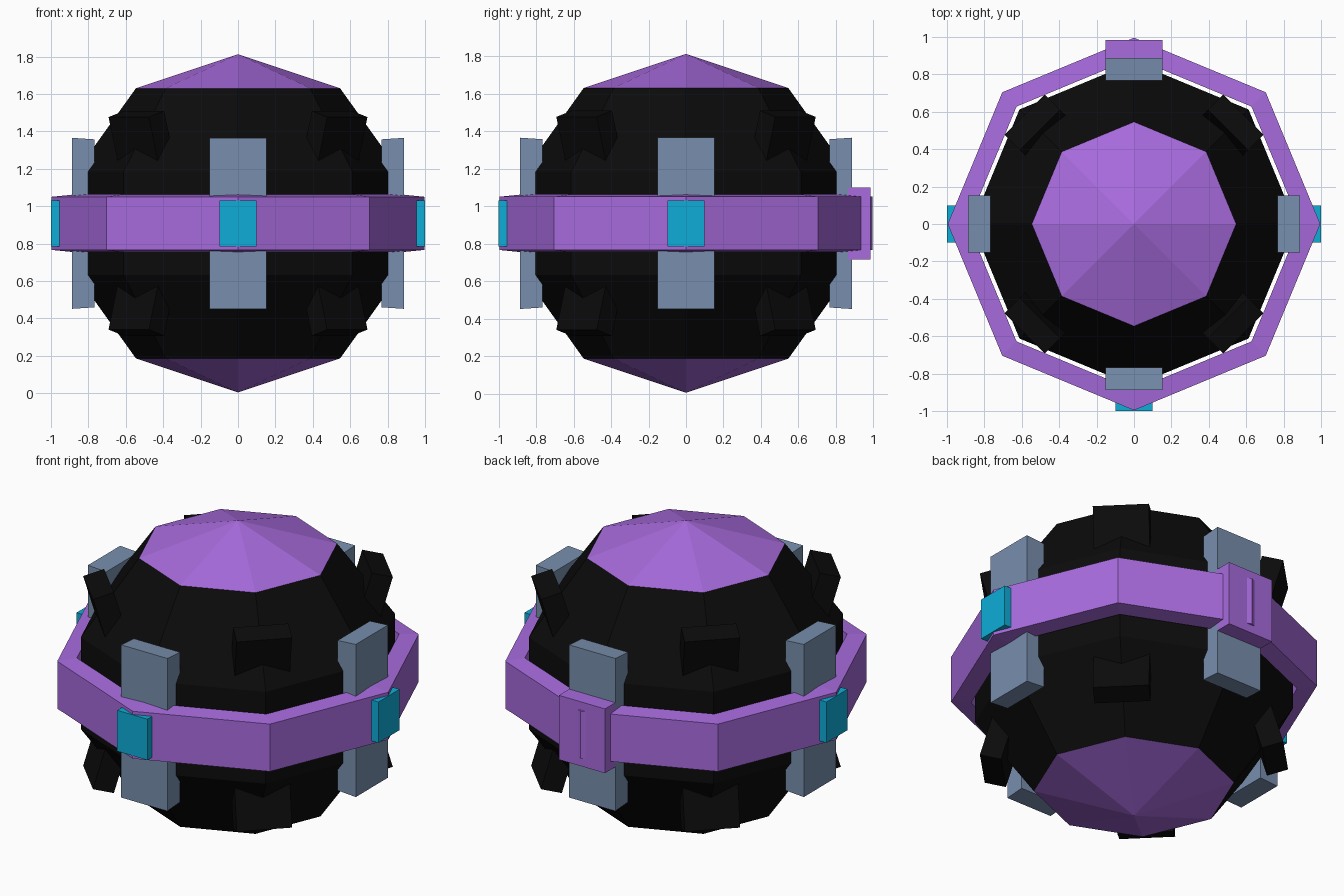
import bpy, bmesh, math
from mathutils import Matrix, Vector

if "Cube" in bpy.data.objects:
    bpy.data.objects.remove(bpy.data.objects["Cube"])

CZ = 0.908  # height of the equator


def material(name, rgb):
    m = bpy.data.materials.new(name)
    lin = [((c / 255 + 0.055) / 1.055) ** 2.4 if c > 10 else c / 255 / 12.92 for c in rgb]
    m.diffuse_color = (*lin, 1)
    m.use_nodes = True
    m.node_tree.nodes["Principled BSDF"].inputs["Base Color"].default_value = m.diffuse_color
    return m


PURPLE = material("purple", (168, 107, 222))
BLACK = material("black", (11, 11, 11))
STEEL = material("steel blue", (120, 143, 174))
CYAN = material("cyan", (14, 174, 217))


def finish(name, bm, *mats):
    bmesh.ops.recalc_face_normals(bm, faces=bm.faces)
    me = bpy.data.meshes.new(name)
    bm.to_mesh(me)
    bm.free()
    for m in mats:
        me.materials.append(m)
    ob = bpy.data.objects.new(name, me)
    bpy.context.collection.objects.link(ob)
    return ob


def lathe(profile, closed=False, sides=8):
    """Revolve (radius, z) points round the z axis; radius 0 makes a pole."""
    bm = bmesh.new()
    rings = []
    for r, z in profile:
        if r == 0:
            rings.append([bm.verts.new((0, 0, z))] * sides)
        else:
            rings.append([bm.verts.new((r * math.cos(i * math.tau / sides),
                                        r * math.sin(i * math.tau / sides), z))
                          for i in range(sides)])
    pairs = list(zip(rings, rings[1:]))
    if closed:
        pairs.append((rings[-1], rings[0]))
    for a, b in pairs:
        for i in range(sides):
            j = (i + 1) % sides
            quad = [a[i], a[j], b[j], b[i]]
            bm.faces.new(list(dict.fromkeys(quad)))
    return bm


def block(name, mat, angle, r0, r1, width, height, z=CZ, tilt=0, taper=0.0):
    """Box standing radially outward at an angle, inner end slightly shorter by taper."""
    bm = bmesh.new()
    bmesh.ops.create_cube(bm, size=1)
    for v in bm.verts:
        h = height - (2 * taper if v.co.x < 0 else 0)
        v.co = Vector((v.co.x * (r1 - r0), v.co.y * width, v.co.z * h))
    place = (Matrix.Rotation(math.radians(angle), 4, 'Z')
             @ Matrix.Translation(((r0 + r1) / 2, 0, z))
             @ Matrix.Rotation(math.radians(tilt), 4, 'Y'))
    bm.transform(place)
    return finish(name, bm, mat)


# Low-poly ball with purple end caps
bm = lathe([(0, CZ + 0.904), (0.546, CZ + 0.722), (0.866, CZ + 0.275),
            (0.866, CZ - 0.275), (0.546, CZ - 0.722), (0, CZ - 0.904)])
for f in bm.faces:
    f.material_index = 1 if abs(f.calc_center_median().z - CZ) > 0.722 else 0
finish("ball_body", bm, BLACK, PURPLE)

# Octagonal belt round the equator
finish("belt", lathe([(0.888, CZ - 0.153), (0.996, CZ - 0.142),
                      (0.996, CZ + 0.142), (0.888, CZ + 0.153)], closed=True), PURPLE)

# Steel uprights on the four sides
for i, side in enumerate(("right", "back", "left", "front")):
    block(f"upright_{side}", STEEL, 90 * i, 0.767, 0.887, 0.305, 0.914, taper=0.008)
    # Cyan lights on the belt, buckle at the back
    if side == "back":
        block("belt_buckle", PURPLE, 90, 0.865, 0.985, 0.305, 0.385)
    else:
        block(f"light_{side}", CYAN, 90 * i, 0.925, 1.0, 0.2, 0.245)

# Tilted black pads on the diagonals, above and below the belt
for i in range(4):
    for s, label in ((1, "upper"), (-1, "lower")):
        block(f"pad_{label}_{i + 1}", BLACK, 45 + 90 * i, 0.67, 0.79, 0.305, 0.28,
              z=CZ + s * 0.45, tilt=s * 16)
